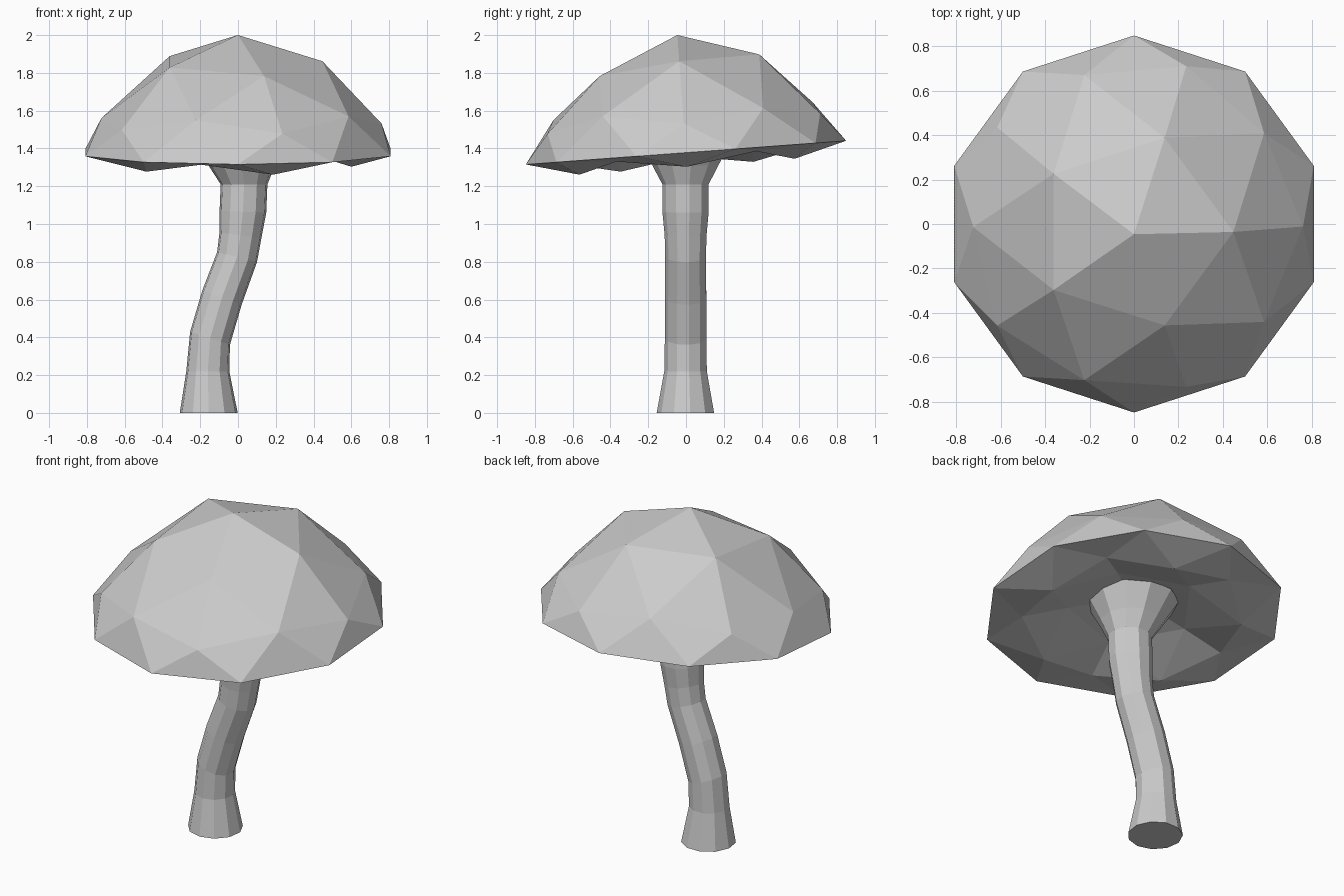
import bpy, bmesh
from math import cos, sin, pi, radians, atan2, degrees
from mathutils import Matrix

if "Cube" in bpy.data.objects:
    bpy.data.objects.remove(bpy.data.objects["Cube"])


def add_object(name, bm):
    bmesh.ops.recalc_face_normals(bm, faces=bm.faces[:])
    mesh = bpy.data.meshes.new(name)
    bm.to_mesh(mesh)
    bm.free()
    obj = bpy.data.objects.new(name, mesh)
    bpy.context.collection.objects.link(obj)
    return obj


# Cap: low-poly icosphere, domed above the rim and folded in below it
RIM = 0.85
HEIGHT = 0.624
# slightly uneven heights of the upper rings, one per fifth of a turn
CROWN = [0.485, 0.49, 0.493, 0.471, 0.438]
SHOULDER = [0.205, 0.217, 0.183, 0.223, 0.224]
UNDER = {0.447: -0.02, 0.526: -0.075, 0.851: 0.04, 1.0: 0.11}

bm = bmesh.new()
bmesh.ops.create_icosphere(bm, subdivisions=2, radius=1)
for v in bm.verts:
    x, y, z = v.co
    fifth = int((degrees(atan2(y, x)) + 1) % 360 // 72)
    spread = RIM
    if abs(z) < 0.05:
        h = 0
    elif z < 0:
        key = min(UNDER, key=lambda k: abs(k + z))
        h = UNDER[key]
        spread *= 0.83
    elif z > 0.95:
        h = HEIGHT
    elif z > 0.7:
        h = CROWN[fifth]
    elif z > 0.49:
        h = SHOULDER[fifth]
    else:
        h = 0.154
    v.co = (x * spread, y * spread, h)
bm.transform(Matrix.Translation((0, 0, 1.378)) @ Matrix.Rotation(radians(4.23), 4, 'X'))
add_object("mushroom_cap", bm)

# Stem: tilted rings lofted along a gentle S-curve, flared at the top
# each ring: centre x, centre z, lean in degrees, radius
RINGS = [
    (-0.155, 0.00, 0, 0.155), (-0.160, 0.22, 0, 0.115),
    (-0.148, 0.395, 18, 0.112), (-0.085, 0.61, 20, 0.112),
    (-0.005, 0.825, 14, 0.110), (0.013, 0.94, 8, 0.113),
    (0.026, 1.065, 2, 0.125), (0.032, 1.21, 0, 0.125),
    (0.020, 1.31, 0, 0.178), (0.010, 1.45, 0, 0.26),
]
SIDES = 11
bm = bmesh.new()
loops = []
for cx, cz, lean, r in RINGS:
    t = radians(lean)
    loop = []
    for i in range(SIDES):
        a = 2 * pi * i / SIDES - pi / 2
        loop.append(bm.verts.new((cx + r * cos(a) * cos(t), r * sin(a),
                                  cz - r * cos(a) * sin(t))))
    loops.append(loop)
for low, high in zip(loops, loops[1:]):
    for i in range(SIDES):
        j = (i + 1) % SIDES
        bm.faces.new((low[i], low[j], high[j], high[i]))
bm.faces.new(loops[0])
bm.faces.new(loops[-1])
add_object("mushroom_stem", bm)
